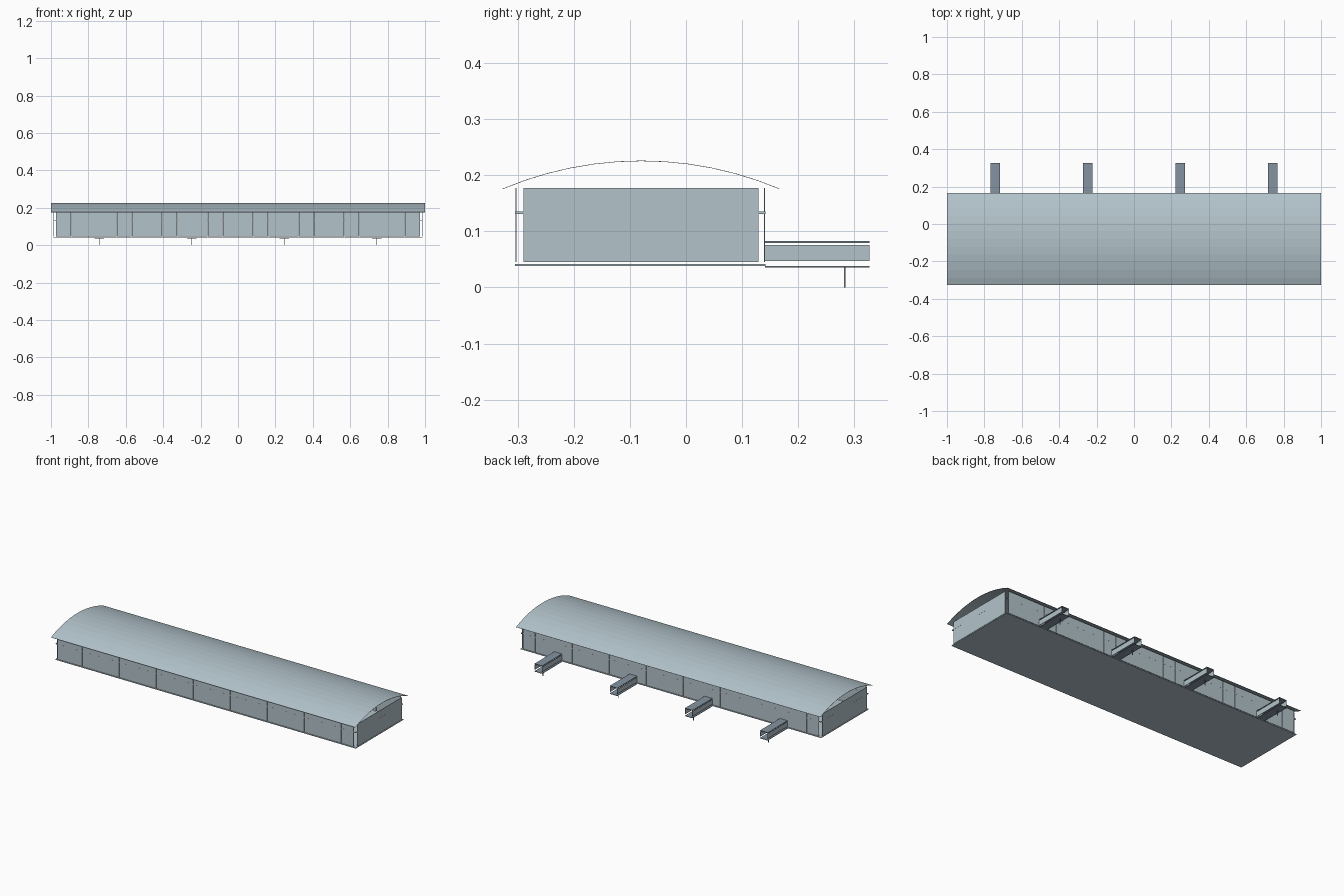
import bpy, bmesh, math
from mathutils import Vector

cube = bpy.data.objects.get("Cube")
if cube:
    bpy.data.objects.remove(cube, do_unlink=True)


def material(name, rgb):
    m = bpy.data.materials.new(name)
    m.use_nodes = True
    m.diffuse_color = (*rgb, 1)
    for n in m.node_tree.nodes:
        if n.type == 'BSDF_PRINCIPLED':
            n.inputs["Base Color"].default_value = (*rgb, 1)
    return m


PALE = material("pale_blue_grey", (0.45, 0.55, 0.60))
METAL = material("slate_metal", (0.23, 0.29, 0.35))


def add_object(name, bm, mat):
    mesh = bpy.data.meshes.new(name)
    bmesh.ops.recalc_face_normals(bm, faces=bm.faces)
    bm.to_mesh(mesh)
    bm.free()
    mesh.materials.append(mat)
    obj = bpy.data.objects.new(name, mesh)
    bpy.context.collection.objects.link(obj)
    return obj


def box(name, xs, ys, zs, mat):
    """Box spanning the given (low, high) ranges."""
    bm = bmesh.new()
    bmesh.ops.create_cube(bm, size=1)
    spans = (xs, ys, zs)
    for v in bm.verts:
        v.co = Vector([(s[0] + s[1]) / 2 + c * (s[1] - s[0]) for s, c in zip(spans, v.co)])
    return add_object(name, bm, mat)


def around(c, half):
    return (c - half, c + half)


# Floor slab
FRONT, BACK, SIDE = -0.303, 0.14, 0.985
WALL_Z = (0.045, 0.177)
RAIL_Z = around(0.133, 0.002)
box("floor_slab", (-0.987, 0.987), (-0.305, 0.142), (0.0385, 0.042), PALE)

# Long walls: a row of glazing panels with a horizontal rail
PANELS, WALL_HALF = 24, 0.973
pitch = 2 * WALL_HALF / PANELS
for label, y in (("front", FRONT), ("back", BACK)):
    for i in range(PANELS):
        x = -WALL_HALF + (i + 0.5) * pitch
        box(f"{label}_wall_panel", around(x, pitch / 2 - 0.0005), around(y, 0.0012), WALL_Z, PALE)
    box(f"{label}_wall_rail", (-SIDE, SIDE), around(y, 0.0014), RAIL_Z, PALE)

# End walls, stopping short of the corners
for label, x in (("left", SIDE), ("right", -SIDE)):
    box(f"{label}_end_wall", around(x, 0.0012), (-0.29, 0.129), WALL_Z, PALE)
    box(f"{label}_end_rail", around(x, 0.0014), (FRONT, BACK), RAIL_Z, PALE)

# Arched roof shell
SEGMENTS, HALF, SAG, PEAK, MID = 12, 0.247, 0.05, 0.226, -0.08
radius = (HALF ** 2 + SAG ** 2) / (2 * SAG)
sweep = math.asin(HALF / radius)
bm = bmesh.new()
rows = []
for i in range(SEGMENTS + 1):
    a = -sweep + 2 * sweep * i / SEGMENTS
    y = MID + radius * math.sin(a)
    z = PEAK - radius * (1 - math.cos(a))
    rows.append([bm.verts.new((x, y, z)) for x in (-1, 1)])
for p, q in zip(rows, rows[1:]):
    bm.faces.new((p[0], p[1], q[1], q[0]))
roof = add_object("arched_roof", bm, PALE)
shell = roof.modifiers.new("thickness", 'SOLIDIFY')
shell.thickness = 0.001
shell.offset = -1

# Boarding bridges along the back
BRIDGE_Y = (0.141, 0.327)
for x in (-0.741, -0.247, 0.247, 0.741):
    box("bridge_roof", around(x, 0.025), BRIDGE_Y, (0.0795, 0.083), METAL)
    box("bridge_floor", around(x, 0.025), BRIDGE_Y, (0.0355, 0.0385), METAL)
    for s in (-1, 1):
        box("bridge_side", around(x + s * 0.0235, 0.001), BRIDGE_Y, (0.047, 0.076), PALE)
    box("bridge_support", around(x, 0.0015), around(0.283, 0.0015), (0, 0.036), METAL)
